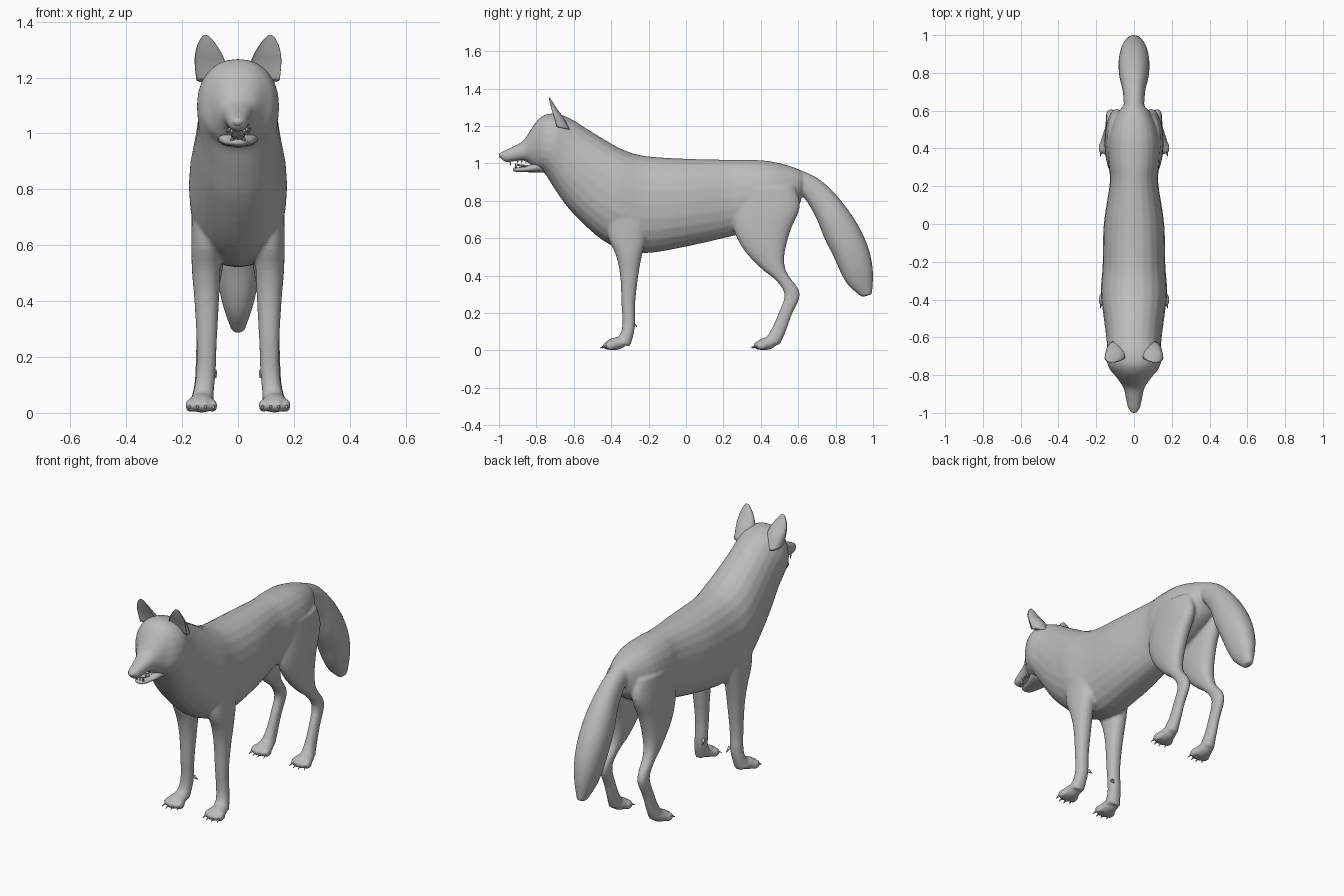
import bpy, bmesh, math
from mathutils import Vector

grey = bpy.data.materials.new("grey coat")
grey.diffuse_color = (0.5, 0.5, 0.5, 1)


def finish(bm, name):
    bmesh.ops.recalc_face_normals(bm, faces=bm.faces)
    me = bpy.data.meshes.new(name)
    bm.to_mesh(me)
    bm.free()
    me.materials.append(grey)
    for p in me.polygons:
        p.use_smooth = True
    ob = bpy.data.objects.new(name, me)
    bpy.context.collection.objects.link(ob)
    return ob


def spline(a, b, c, d, t):
    return [0.5 * (2 * q + (r - p) * t + (2 * p - 5 * q + 4 * r - s) * t * t
                   + (3 * q - p - 3 * r + s) * t ** 3) for p, q, r, s in zip(a, b, c, d)]


def loft(name, rings, n=24, steps=4, square=0.9, dent=0.0, side=1):
    """Each ring: edge A (y, z), edge B (y, z), half width, centre x."""
    rows = []
    for i in range(len(rings) - 1):
        four = [rings[max(0, min(len(rings) - 1, i + k))] for k in (-1, 0, 1, 2)]
        rows += [spline(*four, j / steps) for j in range(steps)]
    rows.append(rings[-1])
    bm, loops = bmesh.new(), []
    for ya, za, yb, zb, w, cx in rows:
        loop = []
        for k in range(n):
            a = 2 * math.pi * k / n
            c = math.copysign(abs(math.cos(a)) ** square, math.cos(a))
            s = math.copysign(abs(math.sin(a)) ** square, math.sin(a))
            if s > 0:
                s *= 1 - dent
            loop.append(bm.verts.new((side * (cx + w * c),
                                      (ya + yb) / 2 + s * (ya - yb) / 2,
                                      (za + zb) / 2 + s * (za - zb) / 2)))
        loops.append(loop)
    for p, q in zip(loops, loops[1:]):
        for k in range(n):
            bm.faces.new((p[k], p[(k + 1) % n], q[(k + 1) % n], q[k]))
    bm.faces.new(loops[0])
    bm.faces.new(loops[-1])
    return finish(bm, name)


def ball(name, loc, size, tilt=0):
    bm = bmesh.new()
    bmesh.ops.create_uvsphere(bm, u_segments=16, v_segments=10, radius=1)
    ob = finish(bm, name)
    ob.location, ob.scale, ob.rotation_euler = loc, size, (tilt, 0, 0)
    return ob


def spike(name, base, tip, r):
    bm = bmesh.new()
    d = Vector(tip) - Vector(base)
    bmesh.ops.create_cone(bm, segments=8, radius1=r, radius2=r * 0.15, depth=d.length, cap_ends=True)
    ob = finish(bm, name)
    ob.location = (Vector(base) + Vector(tip)) / 2
    ob.rotation_euler = d.to_track_quat('Z', 'Y').to_euler()
    return ob


# Torso, neck and head down to the muzzle
skin = [loft("body", [
    (.64, .93, .62, .85, .03, 0), (.60, .97, .60, .77, .08, 0), (.46, 1.01, .48, .69, .13, 0),
    (.32, 1.02, .32, .63, .135, 0), (.22, 1.02, .22, .605, .128, 0), (0, 1.025, 0, .555, .16, 0),
    (-.22, 1.04, -.22, .52, .166, 0), (-.34, 1.075, -.37, .55, .176, 0),
    (-.44, 1.13, -.48, .615, .165, 0), (-.53, 1.185, -.62, .75, .15, 0),
    (-.60, 1.23, -.70, .86, .143, 0), (-.67, 1.26, -.755, .945, .147, 0),
    (-.74, 1.265, -.79, .965, .13, 0), (-.79, 1.235, -.815, .98, .1, 0),
    (-.83, 1.18, -.845, 1.005, .074, 0), (-.87, 1.122, -.87, 1.015, .055, 0),
    (-.93, 1.087, -.925, 1.01, .042, 0), (-.98, 1.064, -.965, 1.007, .032, 0),
    (-1, 1.05, -.985, 1.022, .018, 0)])]

# Bushy tail
skin.append(loft("tail", [
    (.50, .99, .55, .86, .05, 0), (.60, .968, .62, .83, .053, 0), (.72, .91, .69, .72, .06, 0),
    (.83, .80, .74, .60, .078, 0), (.92, .67, .79, .50, .082, 0), (.978, .54, .83, .41, .072, 0),
    (1, .42, .87, .345, .052, 0), (.995, .30, .94, .285, .022, 0)]))

front_leg = [
    (-.42, .80, -.2, .80, .05, .115), (-.42, .62, -.21, .62, .052, .115),
    (-.375, .51, -.235, .51, .051, .114), (-.352, .40, -.255, .40, .044, .112),
    (-.345, .25, -.272, .25, .036, .112), (-.34, .15, -.272, .14, .035, .115),
    (-.35, .09, -.283, .075, .036, .122), (-.38, .055, -.30, .02, .042, .13)]
hind_leg = [
    (.28, .86, .58, .88, .055, .085), (.25, .68, .61, .77, .06, .092),
    (.30, .55, .558, .64, .056, .10), (.40, .44, .526, .51, .045, .108),
    (.47, .385, .537, .42, .034, .115), (.515, .33, .597, .335, .028, .12),
    (.525, .28, .606, .28, .027, .122), (.495, .20, .565, .19, .026, .125),
    (.46, .12, .533, .10, .028, .127), (.43, .07, .50, .03, .037, .13)]

for s, tag in ((1, "left"), (-1, "right")):
    skin.append(loft("front_leg", front_leg, side=s))
    skin.append(loft("hind_leg", hind_leg, side=s))
    spike(f"dewclaw_{tag}", (s * .085, -.285, .15), (s * .078, -.262, .125), .01)

    # Paws with four toes and claws each
    for y, part in ((-.375, "front"), (.43, "hind")):
        skin.append(ball("paw", (s * .131, y, .036), (.047, .062, .034), .2))
        for i in range(4):
            off = (i - 1.5) * .027
            fy = y - .045 + abs(i - 1.5) * .012
            x = s * .131 + off
            skin.append(ball("toe", (x, fy, .026), (.017, .032, .024)))
            spike(f"{part}_claw_{tag}_{i}", (x, fy - .02, .025),
                  (x + off * .2, fy - .046, .012), .007)

    # Ears, hollow at the front
    loft(f"ear_{tag}", [
        (-.765, 1.21, -.62, 1.18, .052, .098), (-.758, 1.255, -.655, 1.245, .055, .1),
        (-.752, 1.29, -.685, 1.285, .047, .106), (-.748, 1.325, -.708, 1.32, .031, .112),
        (-.742, 1.346, -.723, 1.344, .015, .115), (-.735, 1.353, -.73, 1.353, .004, .116)],
        dent=1.25, side=s)

    # Eyes and lids
    ball(f"eye_{tag}", (s * .053, -.827, 1.138), (.013, .011, .009))
    bm = bmesh.new()
    lid = [bm.verts.new((.017 * math.cos(a) * (1 + .18 * r), .004 * r - .004, .010 * math.sin(a) * (1 + .3 * r)))
           for r in (0, 1) for a in [k * math.pi / 8 for k in range(16)]]
    for k in range(16):
        bm.faces.new((lid[k], lid[(k + 1) % 16], lid[16 + (k + 1) % 16], lid[16 + k]))
    rim = finish(bm, f"eyelid_{tag}")
    rim.location, rim.rotation_euler = (s * .054, -.835, 1.138), (-.35, s * -.2, s * .6)
    rim.modifiers.new("thickness", 'SOLIDIFY').thickness = .004

    # Fangs
    spike(f"upper_fang_{tag}", (s * .022, -.94, 1.018), (s * .021, -.938, .988), .006)
    spike(f"lower_fang_{tag}", (s * .021, -.908, .975), (s * .023, -.914, 1.003), .006)
    for i in range(3):
        y = -.90 + i * .022
        spike(f"upper_tooth_{tag}_{i}", (s * (.032 + i * .005), y, 1.02), (s * (.032 + i * .004), y, 1.0), .006)

# Merge legs, tail and paws into one continuous skin
bpy.ops.object.select_all(action='DESELECT')
for ob in skin:
    ob.select_set(True)
bpy.context.view_layer.objects.active = skin[0]
bpy.ops.object.join()
body = bpy.context.object
remesh = body.modifiers.new("merge", 'REMESH')
remesh.mode, remesh.voxel_size, remesh.use_smooth_shade = 'VOXEL', .008, True
relax = body.modifiers.new("relax", 'SMOOTH')
relax.factor, relax.iterations = .5, 6

# Lower jaw, tongue and nose
loft("lower_jaw", [
    (-.77, 1.03, -.76, .95, .075, 0), (-.82, 1.0, -.81, .952, .062, 0),
    (-.86, .983, -.86, .953, .046, 0), (-.90, .979, -.905, .954, .034, 0),
    (-.92, .977, -.922, .960, .022, 0), (-.926, .972, -.926, .966, .01, 0)])
ball("tongue", (0, -.865, .986), (.024, .045, .007), -.15)
ball("nose", (0, -.982, 1.043), (.022, .018, .017), .3)
